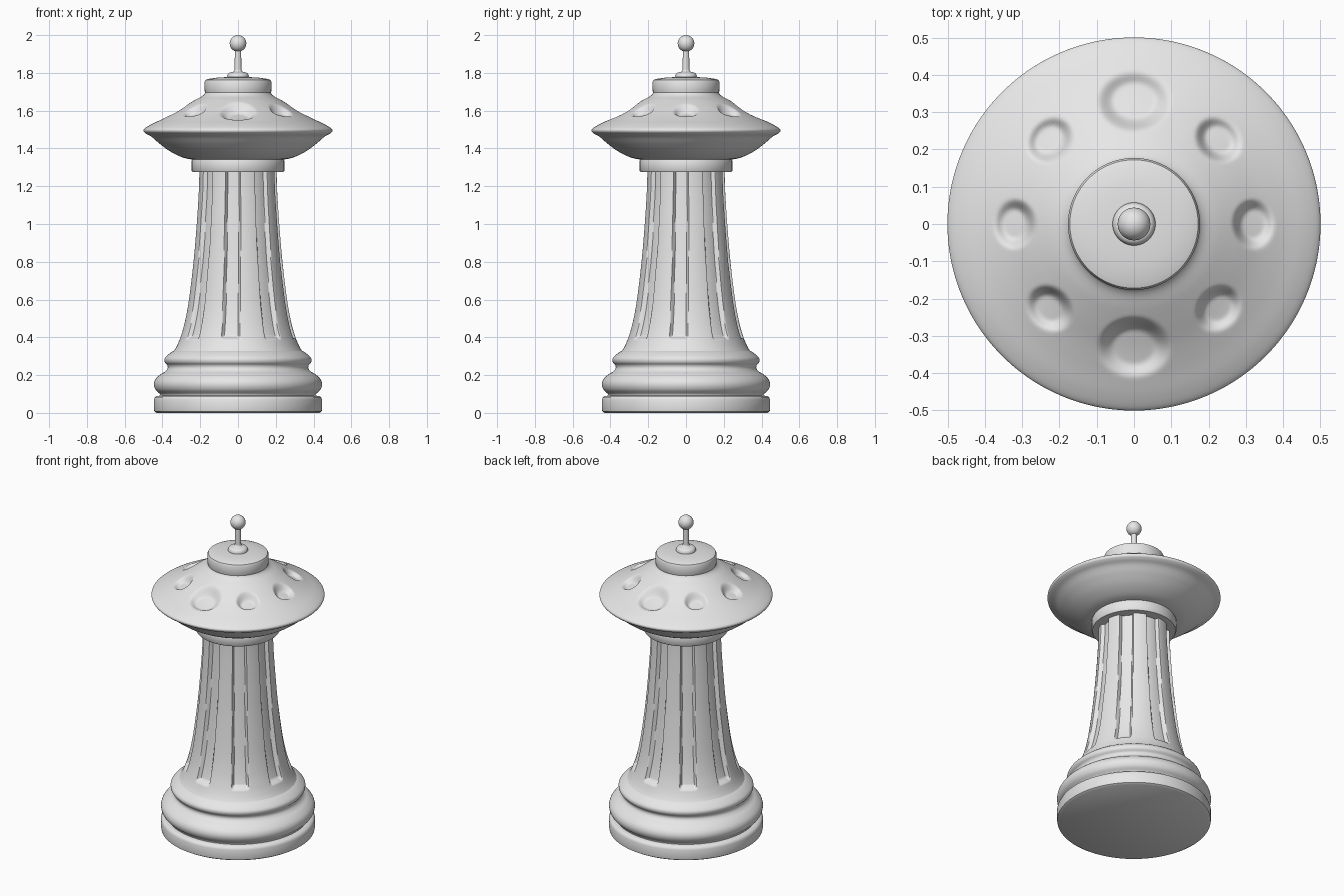
import bpy, bmesh, math
from mathutils import Vector

cube = bpy.data.objects.get("Cube")
if cube:
    bpy.data.objects.remove(cube, do_unlink=True)

grey = bpy.data.materials.new("light_grey")
grey.use_nodes = True
grey.diffuse_color = (0.8, 0.8, 0.8, 1)
grey.node_tree.nodes["Principled BSDF"].inputs["Base Color"].default_value = grey.diffuse_color


def smoothstep(a, b, x):
    t = min(1, max(0, (x - a) / (b - a)))
    return t * t * (3 - 2 * t)


def refine(points, steps):
    """Smooth curve through the (radius, height) points."""
    p = [Vector(q) for q in points]
    p = [p[0]] + p + [p[-1]]
    out = []
    for a, b, c, d in zip(p, p[1:], p[2:], p[3:]):
        for i in range(steps):
            t = i / steps
            out.append(0.5 * (2 * b + (c - a) * t + (2 * a - 5 * b + 4 * c - d) * t ** 2
                              + (3 * b - a - 3 * c + d) * t ** 3))
    return out + [p[-1]]


def lathe(name, points, steps=1, segs=128, shape=None):
    """Revolve a profile; shape(angle, r, z) may carve the surface."""
    bm = bmesh.new()
    rings = []
    for r, z in refine(points, steps):
        ring = []
        for i in range(segs):
            a = 2 * math.pi * i / segs
            rr, zz = shape(a, r, z) if shape else (r, z)
            ring.append(bm.verts.new((rr * math.cos(a), rr * math.sin(a), zz)))
        rings.append(ring)
    for low, high in zip(rings, rings[1:]):
        for i in range(segs):
            j = (i + 1) % segs
            bm.faces.new((low[i], low[j], high[j], high[i]))
    bm.faces.new(rings[0][::-1])
    bm.faces.new(rings[-1])
    return finish(name, bm)


def finish(name, bm):
    mesh = bpy.data.meshes.new(name)
    bm.to_mesh(mesh)
    bm.free()
    mesh.materials.append(grey)
    obj = bpy.data.objects.new(name, mesh)
    bpy.context.collection.objects.link(obj)
    bpy.ops.object.select_all(action="DESELECT")
    obj.select_set(True)
    bpy.context.view_layer.objects.active = obj
    bpy.ops.object.shade_smooth_by_angle(angle=math.radians(40))
    return obj


def flute(a, r, z):
    """Eight flat-bottomed grooves, turned slightly off the front."""
    step = math.pi / 4
    off = (a + math.radians(7.5) + step / 2) % step - step / 2
    half = math.radians(10 + 1.8 * smoothstep(0.4, 1.2, z))
    across = 1 - smoothstep(half - math.radians(2.5), half, abs(off))
    return r - 0.024 * across * smoothstep(0.385, 0.41, z), z


def dents(a, r, z):
    """Ring of eight oval hollows; the front and back ones are larger."""
    if z < 1.5:
        return r, z
    k = round(a / (math.pi / 4))
    off = a - k * math.pi / 4
    big = k % 4 == 2
    wide, long, mid = (0.103, 0.085, 0.33) if big else (0.07, 0.058, 0.32)
    u, v = r * math.sin(off) / wide, (r * math.cos(off) - mid) / long
    q = math.hypot(u, v)
    drop = (0.034 if big else 0.03) * (1 - smoothstep(0.5, 1, q))
    return r, z - drop * (1 - 0.45 * v)


# Stepped foot
lathe("foot_plate", [(0.43, 0), (0.443, 0.008), (0.445, 0.02), (0.445, 0.07),
                     (0.44, 0.083), (0.428, 0.09), (0.40, 0.092)])
lathe("foot_rings", [(0.41, 0.085), (0.413, 0.10), (0.436, 0.122), (0.445, 0.15),
                     (0.437, 0.178), (0.412, 0.203), (0.387, 0.218), (0.373, 0.235),
                     (0.374, 0.252), (0.387, 0.268), (0.388, 0.288), (0.37, 0.308),
                     (0.34, 0.328), (0.30, 0.34)], 4)

# Fluted tower
lathe("tower", [(0.348, 0.315), (0.326, 0.35), (0.305, 0.40), (0.282, 0.48),
                (0.26, 0.60), (0.236, 0.80), (0.219, 1.0), (0.208, 1.18),
                (0.205, 1.30)], 12, 360, flute)
lathe("collar", [(0.19, 1.275), (0.24, 1.275), (0.245, 1.282), (0.245, 1.335),
                 (0.236, 1.355)])

# Saucer and its cap
lathe("saucer", [(0.2, 1.34), (0.252, 1.343), (0.30, 1.355), (0.36, 1.385),
                 (0.415, 1.425), (0.455, 1.46), (0.485, 1.477), (0.499, 1.49),
                 (0.495, 1.505), (0.46, 1.527), (0.40, 1.556), (0.34, 1.588),
                 (0.28, 1.625), (0.23, 1.655), (0.19, 1.677), (0.174, 1.695),
                 (0.17, 1.72)], 8, 320, dents)
lathe("cap", [(0.172, 1.69), (0.176, 1.70), (0.177, 1.752), (0.172, 1.763),
              (0.158, 1.768), (0.11, 1.775), (0.055, 1.778)])

# Antenna
lathe("antenna_base", [(0.057, 1.772), (0.057, 1.785), (0.05, 1.798), (0.035, 1.804),
                       (0.022, 1.808), (0.018, 1.82)], 3, 48)
lathe("antenna_rod", [(0.019, 1.80), (0.016, 1.93)], 1, 32)
ball = bmesh.new()
bmesh.ops.create_uvsphere(ball, u_segments=32, v_segments=20, radius=0.044)
bmesh.ops.translate(ball, verts=ball.verts, vec=(0, 0, 1.956))
finish("antenna_ball", ball)
